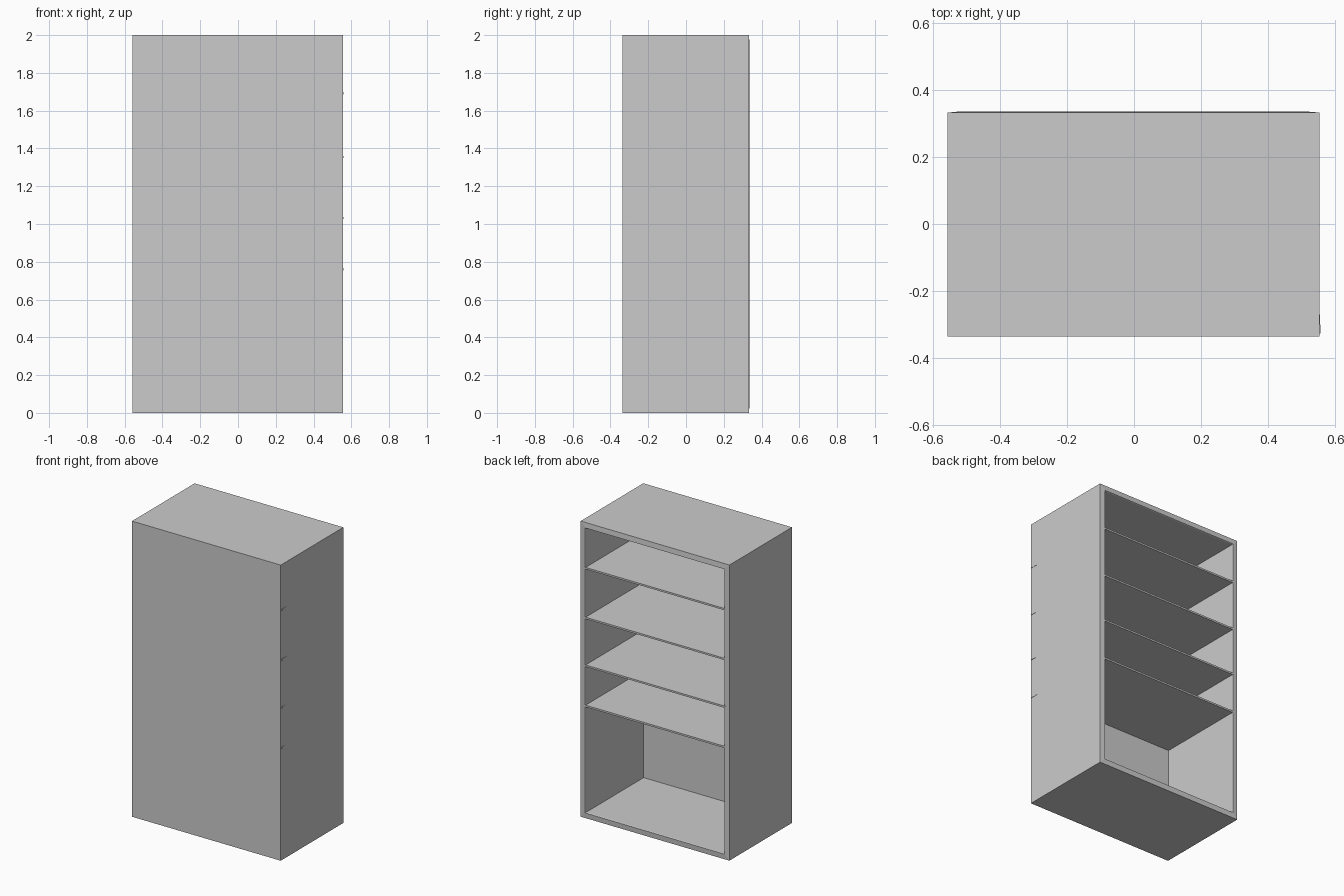
import bpy, bmesh

if "Cube" in bpy.data.objects:
    bpy.data.objects.remove(bpy.data.objects["Cube"])


def make_object(name, bm):
    bmesh.ops.recalc_face_normals(bm, faces=bm.faces)
    mesh = bpy.data.meshes.new(name)
    bm.to_mesh(mesh)
    bm.free()
    obj = bpy.data.objects.new(name, mesh)
    bpy.context.collection.objects.link(obj)
    return obj


def prism(name, outline, z, thickness):
    bm = bmesh.new()
    face = bm.faces.new([bm.verts.new((x, y, z)) for x, y in outline])
    top = bmesh.ops.extrude_face_region(bm, geom=[face])
    verts = [v for v in top["geom"] if isinstance(v, bmesh.types.BMVert)]
    bmesh.ops.translate(bm, verts=verts, vec=(0, 0, thickness))
    return make_object(name, bm)


# Cabinet shell: a box with its rear face inset and pushed in
bm = bmesh.new()
bmesh.ops.create_cube(bm, size=1)
for v in bm.verts:
    v.co.x = 0.555 if v.co.x > 0 else -0.558
    v.co.y = 0.333 if v.co.y > 0 else -0.336
    v.co.z = 2.0 if v.co.z > 0 else 0.0
rear = max(bm.faces, key=lambda f: f.calc_center_median().y)
# Slightly raised rim, small inner lip, then the cavity
for inset, shift in ((0.036, 0.003), (0.003, -0.006), (0.0, -0.614)):
    if inset:
        bmesh.ops.inset_region(bm, faces=[rear], thickness=inset, use_even_offset=True)
        verts = list(rear.verts)
    else:
        ext = bmesh.ops.extrude_discrete_faces(bm, faces=[rear])
        rear = ext["faces"][0]
        verts = list(rear.verts)
    bmesh.ops.translate(bm, verts=verts, vec=(0, shift, 0))
make_object("cabinet_shell", bm)

# Shelves, ends let into the walls
outline = [(-0.535, -0.328), (0.558, -0.328), (0.525, 0.336), (-0.53, 0.336)]
for i, z in enumerate((0.76, 1.032, 1.355, 1.692)):
    prism(f"shelf_{i + 1}", outline, z - 0.006, 0.012)
